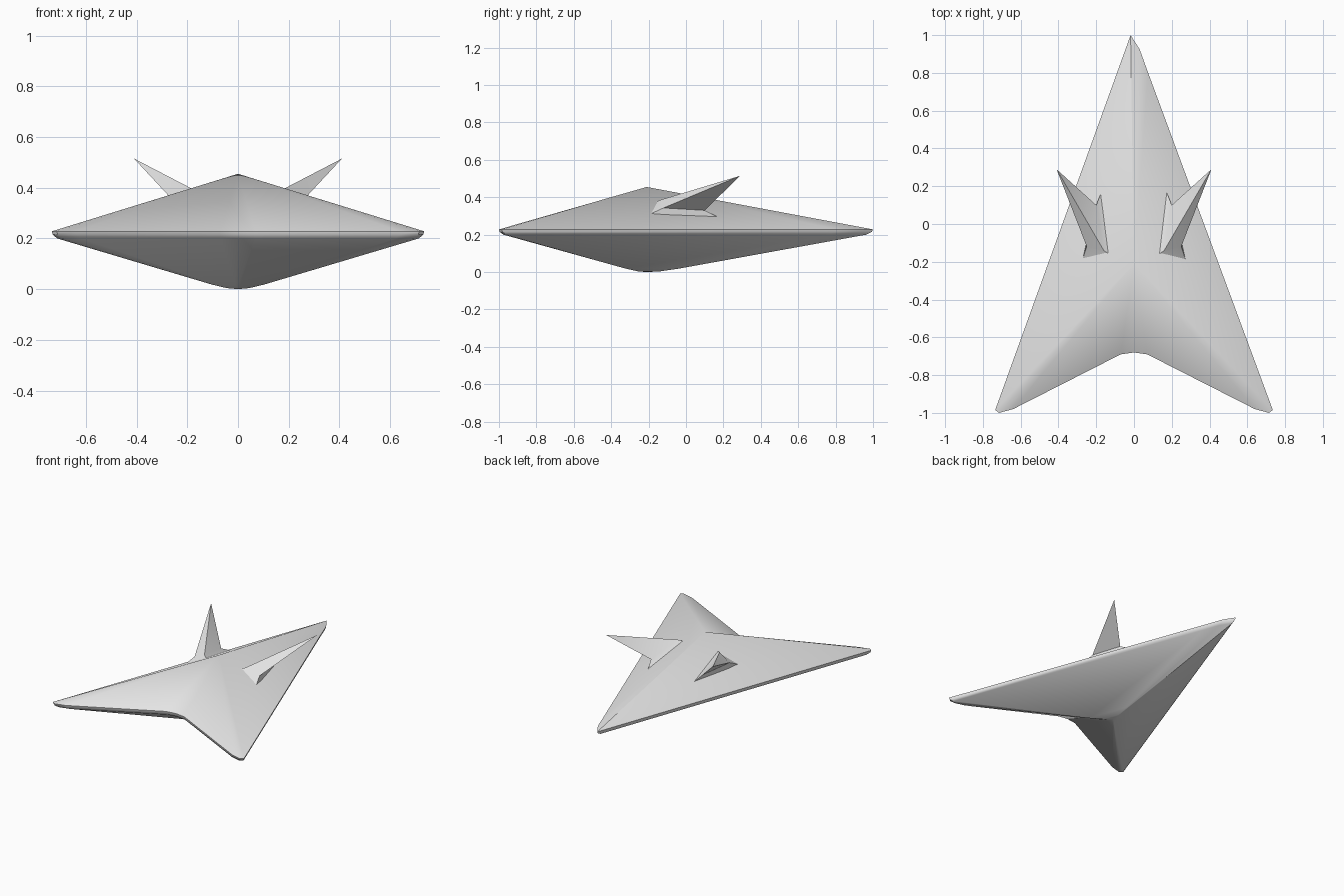
import bpy
import math

cube = bpy.data.objects.get("Cube")
if cube:
    bpy.data.objects.remove(cube, do_unlink=True)

grey = bpy.data.materials.new("light grey")
grey.use_nodes = True
colour = (0.8, 0.8, 0.8, 1)
grey.diffuse_color = colour
grey.node_tree.nodes["Principled BSDF"].inputs["Base Color"].default_value = colour


def add_part(name, verts, faces, angle):
    mesh = bpy.data.meshes.new(name)
    mesh.from_pydata(verts, [], faces)
    mesh.materials.append(grey)
    part = bpy.data.objects.new(name, mesh)
    bpy.context.collection.objects.link(part)
    bpy.ops.object.select_all(action='DESELECT')
    part.select_set(True)
    bpy.context.view_layer.objects.active = part
    bpy.ops.object.mode_set(mode='EDIT')
    bpy.ops.mesh.select_all(action='SELECT')
    bpy.ops.mesh.normals_make_consistent(inside=False)
    bpy.ops.object.mode_set(mode='OBJECT')
    bpy.ops.object.shade_smooth_by_angle(angle=math.radians(angle))
    return part


# Hull: arrowhead rim, pointed above and rounded off below
wing = [(0.735, -0.985), (0.715, -1.0), (0.64, -0.98), (0.07, -0.69)]
nose = [(-0.018, 1.0), (0.03, 0.925), (0.075, 0.8)]
rim = nose + wing + [(0, -0.68)] + [(-x, y) for x, y in reversed(wing)]
peak_y = -0.21
rings = [(1.0, 0.228), (0.995, 0.215), (0.97, 0.2), (0.14, 0.018), (0.06, 0.004)]
verts = [(x * s, peak_y + (y - peak_y) * s, z) for s, z in rings for x, y in rim]
n = len(rim)
top, bottom = len(verts), len(verts) + 1
verts += [(0, peak_y, 0.455), (0, peak_y, 0)]
faces = []
last = n * (len(rings) - 1)
for i in range(n):
    j = (i + 1) % n
    faces.append((i, j, top))
    faces.append((last + j, last + i, bottom))
    for r in range(0, last, n):
        faces.append((r + i, r + n + i, r + n + j, r + j))
add_part("hull", verts, faces, 35)

# Swept fins: three-sided spikes on a flared triangular root
skirt = [(0.13, -0.16, 0.375), (0.285, -0.225, 0.295), (0.165, 0.19, 0.285)]
root = [(0.16, -0.14, 0.385), (0.25, -0.12, 0.343), (0.2, 0.1, 0.33)]
tip = [(0.41, 0.29, 0.515)]
fin_faces = [(0, 1, 2)]
for i in range(3):
    j = (i + 1) % 3
    fin_faces += [(i, j, 3 + j, 3 + i), (3 + i, 3 + j, 6)]
for name, side in (("left_fin", 1), ("right_fin", -1)):
    points = [(x * side, y, z) for x, y, z in skirt + root + tip]
    add_part(name, points, fin_faces, 30)
